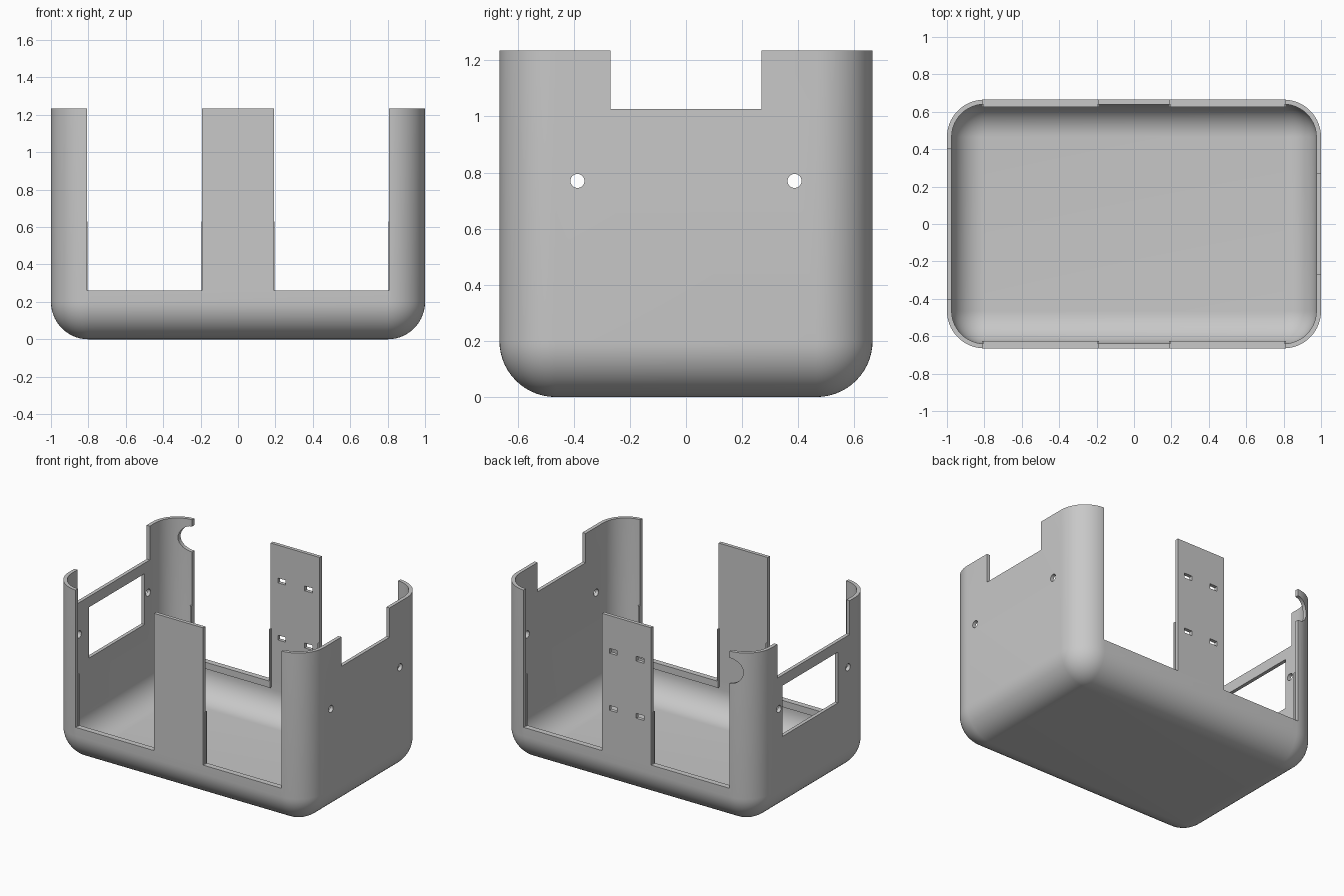
import bpy, bmesh, math

if "Cube" in bpy.data.objects:
    bpy.data.objects.remove(bpy.data.objects["Cube"])

grey = bpy.data.materials.new("plain grey")
grey.diffuse_color = (0.58, 0.58, 0.58, 1)
grey.use_nodes = True
grey.node_tree.nodes["Principled BSDF"].inputs["Base Color"].default_value = grey.diffuse_color

CORE_X, CORE_Y, TOP = 0.80, 0.465, 1.235
R_OUT, R_IN, SEG = 0.20, 0.175, 14


def finish(bm, name):
    me = bpy.data.meshes.new(name)
    bm.to_mesh(me)
    bm.free()
    ob = bpy.data.objects.new(name, me)
    bpy.context.collection.objects.link(ob)
    me.materials.append(grey)
    return ob


def box(name, x0, x1, y0, y1, z0, z1):
    bm = bmesh.new()
    bmesh.ops.create_cube(bm, size=1)
    for v in bm.verts:
        v.co = ((x0 + x1) / 2 + v.co.x * (x1 - x0),
                (y0 + y1) / 2 + v.co.y * (y1 - y0),
                (z0 + z1) / 2 + v.co.z * (z1 - z0))
    return finish(bm, name)


def rod(name, axis, x, y, z, r, length):
    bm = bmesh.new()
    bmesh.ops.create_cone(bm, cap_ends=True, segments=32, radius1=r, radius2=r, depth=length)
    ob = finish(bm, name)
    ob.rotation_euler = (0, math.pi / 2, 0) if axis == 'X' else (math.pi / 2, 0, 0)
    ob.location = (x, y, z)
    return ob


def ring(bm, r, z):
    """Rounded rectangle of corner radius r around the core rectangle."""
    out = []
    for k, (sx, sy) in enumerate(((1, 1), (-1, 1), (-1, -1), (1, -1))):
        for i in range(SEG + 1):
            a = (k + i / SEG) * math.pi / 2
            out.append(bm.verts.new((sx * CORE_X + r * math.cos(a),
                                     sy * CORE_Y + r * math.sin(a), z)))
    return out


# Shell: up the outside, over the rim, down the inside
bm = bmesh.new()
arc = [i / SEG * math.pi / 2 for i in range(SEG + 1)]
profile = [(R_OUT * math.sin(a), R_OUT - R_OUT * math.cos(a)) for a in arc]
profile += [(R_OUT, TOP), (R_IN, TOP)]
profile += [(R_IN * math.sin(a), R_OUT - R_IN * math.cos(a)) for a in reversed(arc)]
rings = [ring(bm, r, z) for r, z in profile]
for a, b in zip(rings, rings[1:]):
    for i in range(len(a)):
        j = (i + 1) % len(a)
        bm.faces.new((a[i], a[j], b[j], b[i]))
bmesh.ops.remove_doubles(bm, verts=bm.verts, dist=1e-5)
bmesh.ops.holes_fill(bm, edges=[e for e in bm.edges if e.is_boundary], sides=0)
bmesh.ops.recalc_face_normals(bm, faces=bm.faces)
shell = finish(bm, "case_shell")

# Cutters
cutters = []
for s in (-1, 1):
    x0, x1 = sorted((s * 0.192, s * 0.808))
    cutters.append(box("opening_cutter", x0, x1, -1, 1, 0.262, 1.5))
    cutters.append(rod("screw_hole_cutter", 'X', 0, s * 0.387, 0.77, 0.025, 3))
    for z in (0.985, 0.58):
        cutters.append(box("slot_cutter", s * 0.105 - 0.03, s * 0.105 + 0.03,
                           0.5, 0.8, z - 0.017, z + 0.017))
cutters.append(box("right_notch_cutter", 0.9, 1.1, -0.269, 0.269, 1.027, 1.5))
cutters.append(box("left_notch_cutter", -1.1, -0.9, -0.405, 0.405, 0.995, 1.5))
cutters.append(box("window_cutter", -1.1, -0.9, -0.275, 0.345, 0.56, 0.92))
cutters.append(rod("cable_notch_cutter", 'Y', -0.808, 0.65, 1.097, 0.09, 0.3))

bpy.context.view_layer.objects.active = shell
for c in cutters:
    m = shell.modifiers.new("cut", 'BOOLEAN')
    m.operation, m.solver, m.object = 'DIFFERENCE', 'EXACT', c
    c.hide_render = True
    bpy.context.view_layer.update()
    bpy.ops.object.modifier_apply(modifier=m.name)
for c in cutters:
    bpy.data.objects.remove(c)

bpy.ops.object.select_all(action='DESELECT')
shell.select_set(True)
bpy.ops.object.shade_smooth_by_angle(angle=math.radians(30))

# Inner sill ledges and short edge guides around the openings
for sx in (-1, 1):
    for sy in (-1, 1):
        y0, y1 = sorted((sy * 0.625, sy * 0.641))
        x0, x1 = sorted((sx * 0.192, sx * 0.808))
        box("sill_ledge", x0, x1, y0, y1, 0.215, 0.262)
        for xa, xb in ((0.186, 0.196), (0.804, 0.814)):
            x0, x1 = sorted((sx * xa, sx * xb))
            box("edge_guide", x0, x1, y0, y1, 0.215, 0.63)
